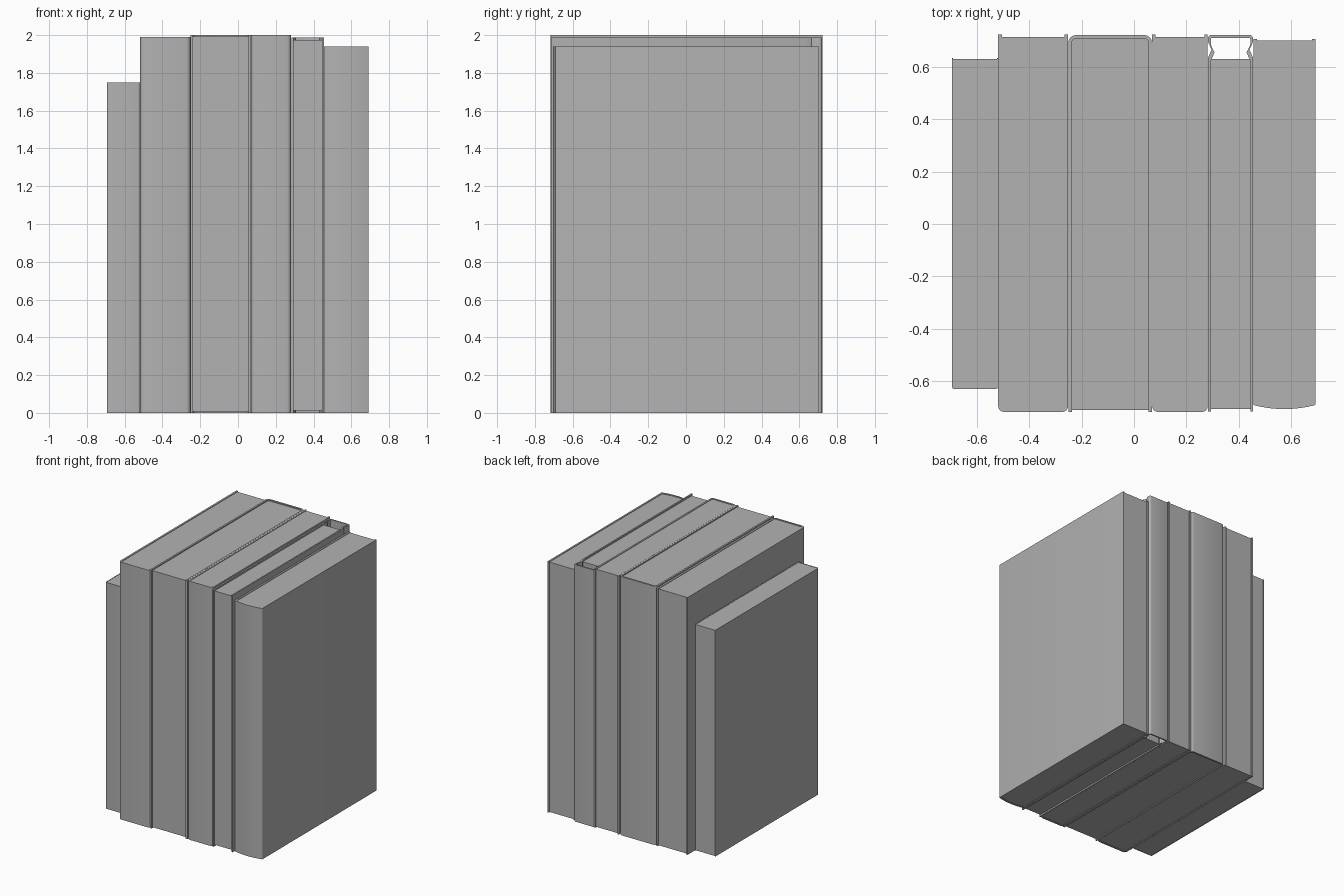
import bpy, bmesh, math

cube = bpy.data.objects.get("Cube")
if cube:
    bpy.data.objects.remove(cube, do_unlink=True)

grey = bpy.data.materials.new("plain grey")
grey.use_nodes = True
grey.diffuse_color = (0.45, 0.45, 0.45, 1)
grey.node_tree.nodes["Principled BSDF"].inputs["Base Color"].default_value = (0.45, 0.45, 0.45, 1)


def prism(name, outline, z0, z1):
    """Extrude a closed outline straight up."""
    bm = bmesh.new()
    base = bm.faces.new([bm.verts.new((x, y, z0)) for x, y in outline])
    top = bmesh.ops.extrude_face_region(bm, geom=[base])["geom"]
    for v in top:
        if isinstance(v, bmesh.types.BMVert):
            v.co.z = z1
    bmesh.ops.recalc_face_normals(bm, faces=bm.faces)
    mesh = bpy.data.meshes.new(name)
    bm.to_mesh(mesh)
    bm.free()
    mesh.materials.append(grey)
    ob = bpy.data.objects.new(name, mesh)
    bpy.context.collection.objects.link(ob)
    bpy.ops.object.select_all(action='DESELECT')
    ob.select_set(True)
    bpy.context.view_layer.objects.active = ob
    bpy.ops.object.shade_smooth_by_angle(angle=math.radians(35))


def u_path(x0, x1, spine, fore, r, bulge, hinge):
    """U-shaped path: fore edge, round the spine (towards -y), back to fore edge."""
    mid, half = (x0 + x1) / 2, (x1 - x0) / 2
    left = [(-half, fore)]
    if hinge:  # pressed groove where the cover meets the spine
        left += [(-half, spine + 0.088), (-half + 0.014, spine + 0.056), (-half, spine + 0.026)]
    corner_y = spine + bulge
    for i in range(5):
        a = i * math.pi / 8
        left.append((-half + r - r * math.cos(a), corner_y + r - r * math.sin(a)))
    if bulge:
        for i in range(1, 5):
            u = (-half + r) * (1 - i / 5)
            left.append((u, spine + bulge * (u / (half - r)) ** 2))
    right = [(-x, y) for x, y in reversed(left)]
    return [(mid + x, y) for x, y in left + right]


def book(name, x0, x1, spine, fore, page_fore, height, t, r,
         flip=False, bulge=0, hinge=False, page_spine=None, recess=0.004):
    s = -1 if flip else 1
    outer = u_path(x0, x1, spine, fore, r, bulge, hinge)
    inner = u_path(x0 + t, x1 - t, spine + t, fore, max(r - t, 0.004), bulge, hinge)
    prism(name + "_cover", [(x, y * s) for x, y in outer + inner[::-1]], 0, height)
    # Page block, either filling the cover or leaving a hollow spine
    e = 0.001
    if page_spine is None:
        block = u_path(x0 + t - e, x1 - t + e, spine + t - e, page_fore,
                       max(r - t, 0.004), bulge, False)
    else:
        a, b = x0 + t - e, x1 - t + e
        block = [(a, page_fore), (a, page_spine), (b, page_spine), (b, page_fore)]
    prism(name + "_pages", [(x, y * s) for x, y in block], recess, height - recess)


# Row of books from the right-hand end (-x) to the left-hand end (+x)
book("small_book", -0.694, -0.519, -0.63, 0.634, 0.63, 1.75, 0.004, 0.01, recess=0.002)
book("second_book", -0.518, -0.2515, -0.717, 0.722, 0.714, 1.99, 0.014, 0.022)
book("thick_book", -0.2505, 0.0685, -0.721, 0.717, 0.709, 2.0, 0.0135, 0.03,
     flip=True, recess=0.008)
book("fourth_book", 0.0695, 0.281, -0.717, 0.722, 0.714, 2.0, 0.013, 0.022)
book("hollow_spine_book", 0.282, 0.4545, -0.721, 0.715, 0.705, 1.987, 0.011, 0.014,
     flip=True, hinge=True, page_spine=-0.63, recess=0.012)
book("end_book", 0.4555, 0.692, -0.706, 0.705, 0.70, 1.94, 0.013, 0.006, bulge=0.014)
